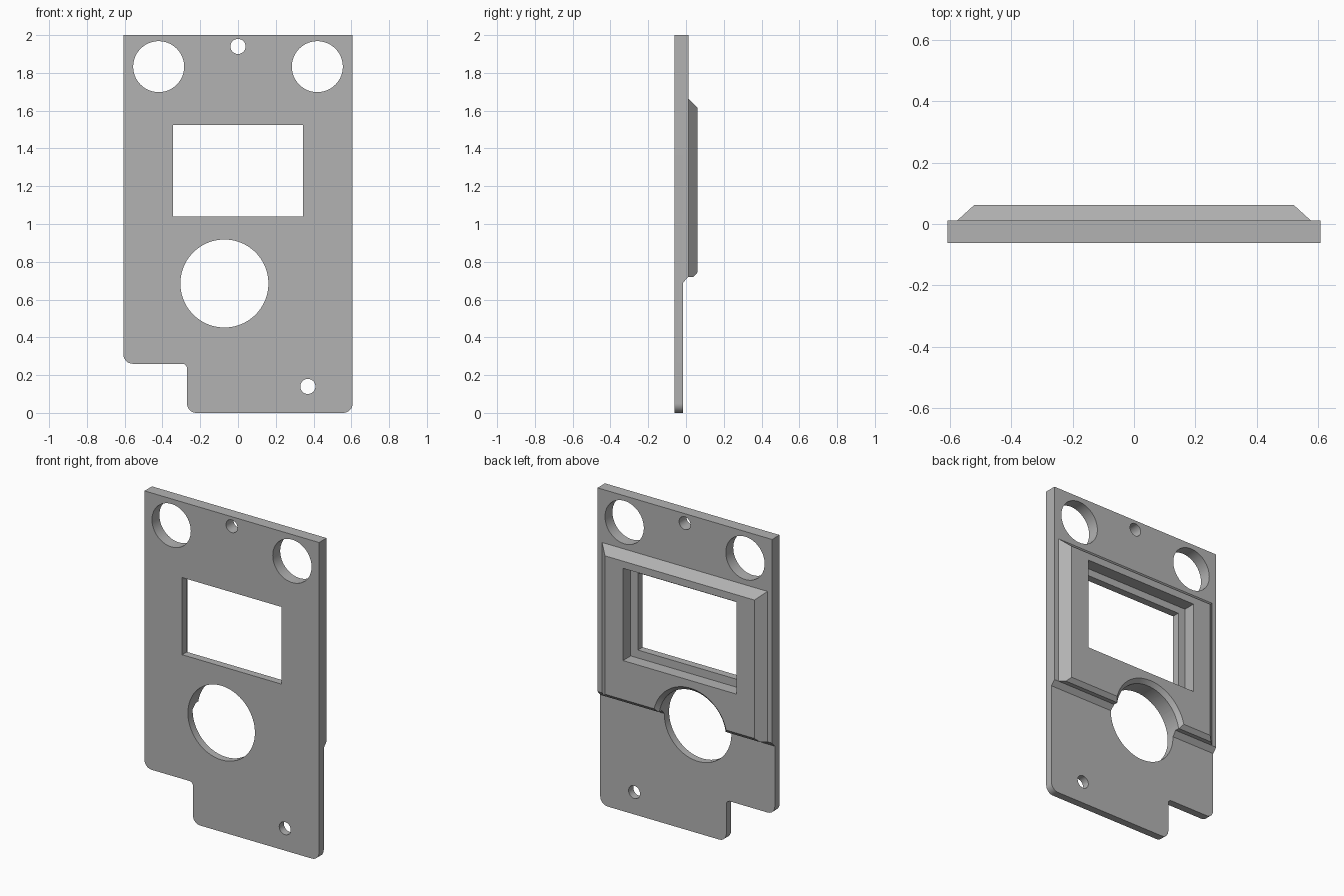
import bpy, bmesh
from math import sin, cos, pi, radians
from mathutils import Vector, Matrix

if "Cube" in bpy.data.objects:
    bpy.data.objects.remove(bpy.data.objects["Cube"], do_unlink=True)

FRONT, STEP, BACK, RAISED = -0.062, -0.015, 0.012, 0.062

grey = bpy.data.materials.new("plain grey")
grey.use_nodes = True
grey.diffuse_color = (0.45, 0.45, 0.45, 1)
grey.node_tree.nodes["Principled BSDF"].inputs["Base Color"].default_value = grey.diffuse_color


def finish(bm, name):
    bmesh.ops.recalc_face_normals(bm, faces=bm.faces)
    mesh = bpy.data.meshes.new(name)
    bm.to_mesh(mesh)
    bm.free()
    mesh.materials.append(grey)
    obj = bpy.data.objects.new(name, mesh)
    bpy.context.collection.objects.link(obj)
    return obj


def prism(name, points, sweep):
    """Extrude a flat polygon along a vector."""
    bm = bmesh.new()
    face = bm.faces.new([bm.verts.new(p) for p in points])
    out = bmesh.ops.extrude_face_region(bm, geom=[face], use_keep_orig=True)
    moved = [v for v in out["geom"] if isinstance(v, bmesh.types.BMVert)]
    bmesh.ops.translate(bm, verts=moved, vec=sweep)
    return finish(bm, name)


def box(name, x, y0, y1, z0, z1):
    return prism(name, [(-x, y0, z0), (x, y0, z0), (x, y0, z1), (-x, y0, z1)], (0, y1 - y0, 0))


def round_cutter(name, x, z, r0, r1=None, y0=-0.2, y1=0.2, sides=64):
    """Cylinder or cone whose axis runs front to back."""
    bm = bmesh.new()
    place = Matrix.Translation((x, (y0 + y1) / 2, z)) @ Matrix.Rotation(radians(-90), 4, "X")
    bmesh.ops.create_cone(bm, cap_ends=True, segments=sides, radius1=r0,
                          radius2=r1 or r0, depth=y1 - y0, matrix=place)
    return finish(bm, name)


def combine(body, tool, operation):
    tool.hide_render = True
    mod = body.modifiers.new(tool.name, "BOOLEAN")
    mod.operation, mod.solver, mod.object = operation, "EXACT", tool
    bpy.context.view_layer.objects.active = body
    bpy.ops.object.modifier_apply(modifier=mod.name)
    bpy.data.objects.remove(tool, do_unlink=True)


def filleted(corners, steps=8):
    pts = []
    for i, (x, z, r) in enumerate(corners):
        p = Vector((x, FRONT, z))
        if not r:
            pts.append(p)
            continue
        a, b = corners[i - 1], corners[(i + 1) % len(corners)]
        to_a = (Vector((a[0], FRONT, a[1])) - p).normalized()
        to_b = (Vector((b[0], FRONT, b[1])) - p).normalized()
        c = p + r * (to_a + to_b)
        for k in range(steps + 1):
            t = k / steps * pi / 2
            pts.append(c - r * (to_b * cos(t) + to_a * sin(t)))
    return pts


# Main plate with the notched lower corner
W = 0.607
outline = [(-W, 2, 0), (-W, 0.26, 0.05), (-0.27, 0.26, 0.025),
           (-0.27, 0, 0.05), (W, 0, 0.05), (W, 2, 0)]
plate = prism("faceplate", filleted(outline), (0, BACK - FRONT, 0))

# Raised back panel with sloped sides and top
bm = bmesh.new()
for y, x, top in ((-0.03, 0.575, 1.665), (BACK, 0.575, 1.665), (RAISED, 0.52, 1.615)):
    for sx in (-x, x):
        for z in (0.5, top):
            bm.verts.new((sx, y, z))
bmesh.ops.convex_hull(bm, input=bm.verts)
bmesh.ops.dissolve_limit(bm, angle_limit=0.01, verts=bm.verts, edges=bm.edges)
combine(plate, finish(bm, "raised_panel"), "UNION")

# Thin lower half, with chamfered step up to the panel
step = [(STEP, -0.1), (STEP, 0.69), (BACK, 0.72), (0.04, 0.72), (0.1, 0.788), (0.1, -0.1)]
combine(plate, prism("step_cutter", [(-1, y, z) for y, z in step], (2, 0, 0)), "DIFFERENCE")

# Window and the wider pocket behind it
combine(plate, box("window_cutter", 0.345, -0.2, 0.2, 1.04, 1.525), "DIFFERENCE")
combine(plate, box("pocket_cutter", 0.395, STEP, 0.2, 0.99, 1.57), "DIFFERENCE")

# Large dial opening with a chamfer on the raised panel
combine(plate, round_cutter("dial_cutter", -0.072, 0.685, 0.233, sides=96), "DIFFERENCE")
combine(plate, round_cutter("dial_chamfer", -0.072, 0.685, 0.21, 0.281, 0.015, 0.086, 96), "DIFFERENCE")

# Upper round openings and screw holes
for side in (-1, 1):
    combine(plate, round_cutter("upper_opening", side * 0.42, 1.833, 0.135), "DIFFERENCE")
for x, z in ((0, 1.94), (0.37, 0.14)):
    combine(plate, round_cutter("screw_hole", x, z, 0.04, sides=32), "DIFFERENCE")

# Smooth hole walls, keep edges sharp
bpy.ops.object.select_all(action="DESELECT")
plate.select_set(True)
bpy.context.view_layer.objects.active = plate
bpy.ops.object.shade_smooth_by_angle(angle=radians(25))
